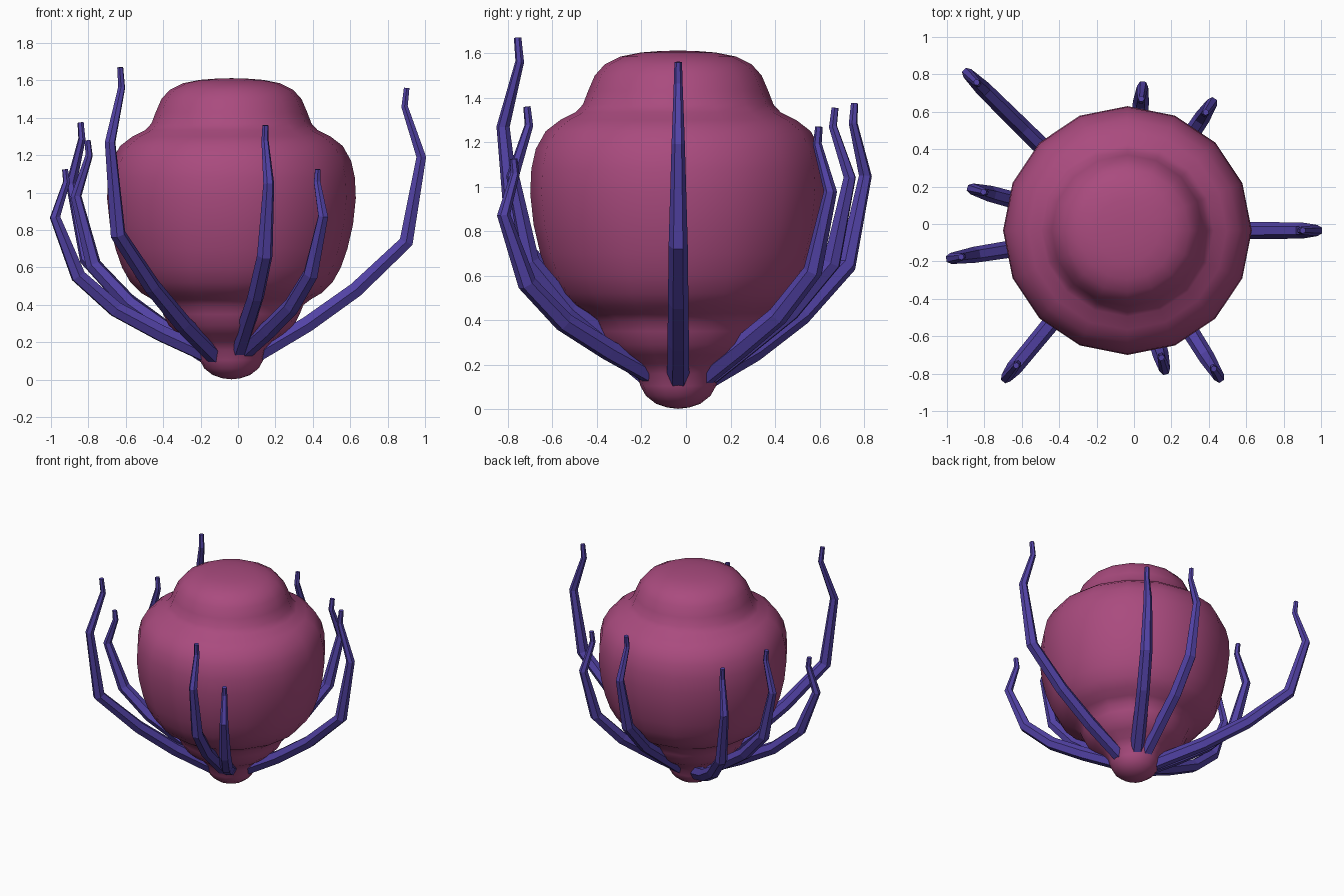
import bpy, bmesh, math
from mathutils import Vector

if "Cube" in bpy.data.objects:
    bpy.data.objects.remove(bpy.data.objects["Cube"])

CX = CY = -0.035


def make_object(name, bm, colour, smooth):
    bmesh.ops.recalc_face_normals(bm, faces=bm.faces)
    for f in bm.faces:
        f.smooth = smooth
    me = bpy.data.meshes.new(name)
    bm.to_mesh(me)
    bm.free()
    me.materials.append(colour)
    ob = bpy.data.objects.new(name, me)
    bpy.context.collection.objects.link(ob)
    return ob


def material(name, rgb):
    m = bpy.data.materials.new(name)
    m.diffuse_color = (*rgb, 1)
    m.use_nodes = True
    m.node_tree.nodes["Principled BSDF"].inputs["Base Color"].default_value = m.diffuse_color
    return m


def skin(bm, rings):
    for a, b in zip(rings, rings[1:]):
        n = len(a)
        for i in range(n):
            bm.faces.new((a[i], a[(i + 1) % n], b[(i + 1) % n], b[i]))


pink = material("pink", (0.40, 0.07, 0.21))
violet = material("violet", (0.085, 0.055, 0.38))

# Bulbous body: 16-sided lathe, smooth shaded
profile = [(0.05, 0.008), (0.10, 0.025), (0.145, 0.06), (0.17, 0.105), (0.185, 0.16),
           (0.225, 0.205), (0.285, 0.245), (0.335, 0.29), (0.365, 0.35), (0.385, 0.40),
           (0.425, 0.43), (0.485, 0.465), (0.54, 0.52), (0.585, 0.60), (0.62, 0.70),
           (0.65, 0.83), (0.665, 0.97), (0.66, 1.08), (0.64, 1.17), (0.595, 1.25),
           (0.53, 1.30), (0.46, 1.335), (0.428, 1.37), (0.405, 1.43), (0.375, 1.50),
           (0.33, 1.55), (0.26, 1.585), (0.17, 1.603), (0.08, 1.61)]
bm = bmesh.new()
rings = []
for r, z in profile:
    rings.append([bm.verts.new((CX + r * math.cos(i * math.tau / 16),
                                CY + r * math.sin(i * math.tau / 16), z)) for i in range(16)])
skin(bm, rings)
for ring, z in ((rings[0], 0.002), (rings[-1], 1.612)):
    pole = bm.verts.new((CX, CY, z))
    for i in range(16):
        bm.faces.new((ring[i], ring[(i + 1) % 16], pole))
make_object("body", bm, pink, True)


# Curled tentacle: six-sided tapering tube in a vertical plane
def tentacle(name, angle, reach, top, base):
    h = top - base
    elbow = 0.87 + 0.12 * (h - 1)
    path = [(0.14, base), (0.40 * reach, base + 0.11 * h), (0.655 * reach, base + 0.24 * h),
            (elbow * reach, base + 0.42 * h), (reach, base + 0.74 * h),
            (reach - 0.063 * h, base + 0.93 * h), (reach - 0.055 * h, top)]
    radii = [0.05, 0.048, 0.046, 0.043, 0.03, 0.02, 0.017]
    a = math.radians(angle)
    out = Vector((math.cos(a), math.sin(a), 0))
    side = Vector((-math.sin(a), math.cos(a), 0))
    pts = [Vector((CX, CY, 0)) + out * r + Vector((0, 0, z)) for r, z in path]
    bm = bmesh.new()
    rings = []
    for k, p in enumerate(pts):
        t = (pts[min(k + 1, 6)] - pts[max(k - 1, 0)]).normalized()
        n = t.cross(side)
        rings.append([bm.verts.new(p + radii[k] * (side * math.cos(i * math.tau / 6)
                                                   + n * math.sin(i * math.tau / 6)))
                      for i in range(6)])
    skin(bm, rings)
    bm.faces.new(rings[0])
    bm.faces.new(rings[-1])
    make_object(name, bm, violet, False)


# Angle, widest reach, tip height, root height
for i, spec in enumerate([(0, 1.015, 1.56, 0.14), (56.5, 0.82, 1.27, 0.15), (84, 0.775, 1.355, 0.15),
                          (135.5, 1.20, 1.375, 0.12), (165, 0.86, 1.28, 0.13),
                          (189, 0.955, 1.125, 0.14), (230.5, 1.02, 1.67, 0.13),
                          (285, 0.77, 1.36, 0.16), (302, 0.925, 1.125, 0.16)]):
    tentacle(f"tentacle_{i + 1}", *spec)
